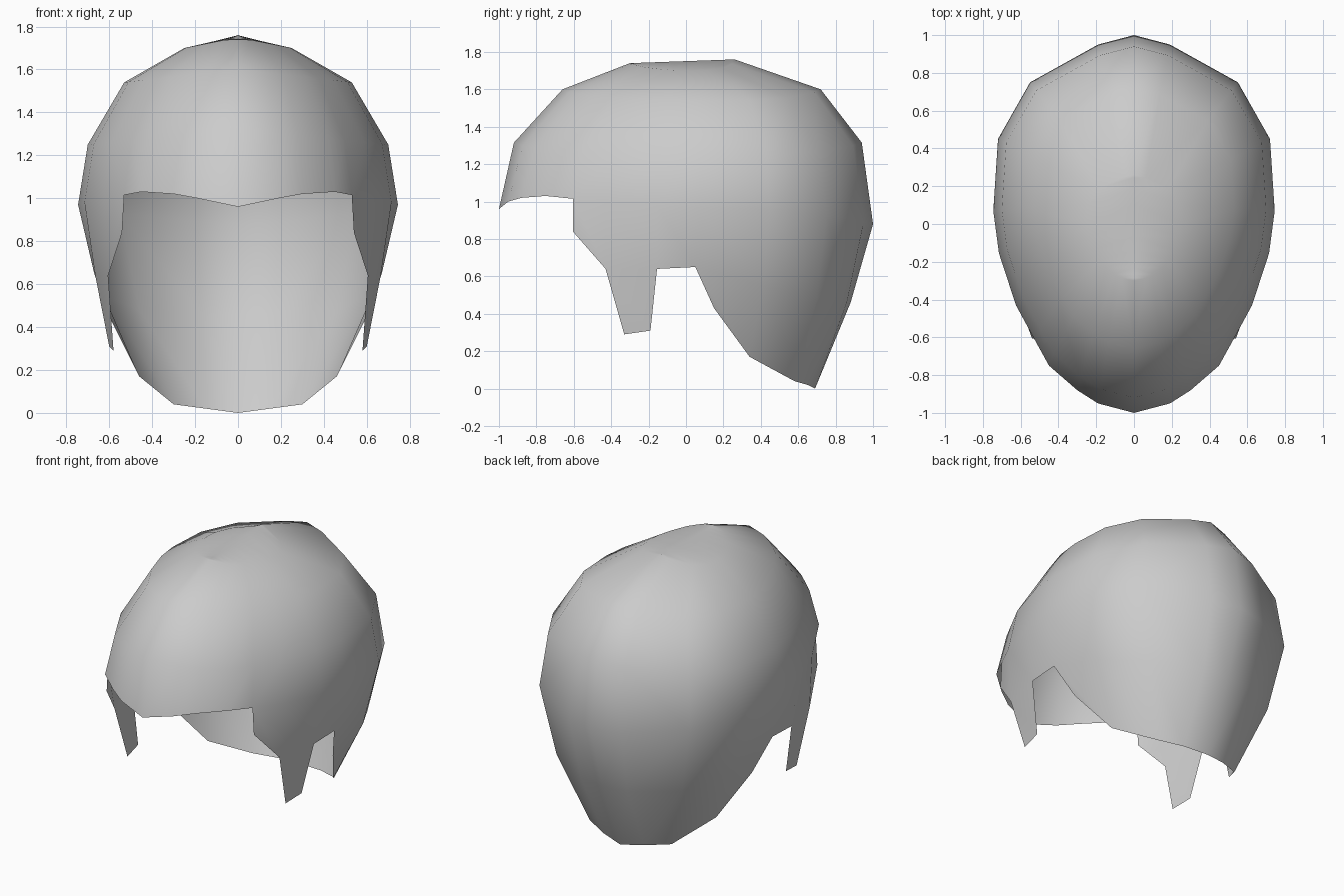
import bpy, bmesh

if "Cube" in bpy.data.objects:
    bpy.data.objects.remove(bpy.data.objects["Cube"])

# Widest outline of the right half, front to back (front part is the fringe hem)
OUTLINE = [(0, -1, .96), (.19, -.95, 1.0), (.30, -.88, 1.02), (.45, -.75, 1.03),
           (.53, -.605, 1.015), (.625, -.43, 1.0), (.715, -.155, .98), (.745, .07, .97),
           (.72, .45, .96), (.55, .75, .93), (.19, .95, .89), (0, 1, .88)]
# Neck and temple row, columns 4 to 11
LOWER = [(.54, -.605, .84), (.605, -.43, .64), (.665, -.155, .64), (.67, .05, .65),
         (.63, .41, .55), (.46, .70, .48), (.17, .86, .46), (0, .88, .46)]
# Nape hem, columns 8 to 11
NAPE = [(.46, .34, .17), (.30, .58, .04), (.15, .65, .02), (0, .69, 0)]
# Upper rings: front y, back y, half width, midline z, side z
RINGS = [(-.92, .94, .70, 1.315, 1.25), (-.66, .72, .53, 1.60, 1.54),
         (-.30, .26, .25, 1.75, 1.70)]


def ring(bm, front, back, width, z_mid, z_side):
    pts = []
    for x, y, _ in OUTLINE:
        t = x / .745
        pts.append(bm.verts.new((t * width, front + (y + 1) / 2 * (back - front),
                                 z_mid + (z_side - z_mid) * t)))
    return pts


def strip(bm, a, b):
    for i in range(len(a) - 1):
        quad = list(dict.fromkeys((a[i], a[i + 1], b[i + 1], b[i])))
        bm.faces.new(quad)


bm = bmesh.new()
add = lambda pts: [bm.verts.new(p) for p in pts]

# Dome above the widest outline
base = add(OUTLINE)
rows = [base] + [ring(bm, *r) for r in RINGS]
for a, b in zip(rows, rows[1:]):
    strip(bm, a, b)

# Crown cap out to the midline
top = rows[-1]
top[0].co.z, top[-1].co.z = 1.74, 1.76
ridge = [top[0]]
for v in top[1:-1]:
    ridge.append(bm.verts.new((0, v.co.y, 1.74 + (v.co.y + .3) / .56 * .02)))
ridge.append(top[-1])
strip(bm, top, ridge)

# Sides and back below the outline
low = add(LOWER)
strip(bm, base[4:], low)

# Sideburn
tip = add([(.58, -.33, .29), (.60, -.19, .31)])
strip(bm, low[1:3], tip)

# Nape, with the slanting edge behind the ear
ear = add([(.59, .15, .43)])
nape = add(NAPE)
strip(bm, low[3:], ear + nape)

bmesh.ops.recalc_face_normals(bm, faces=bm.faces)
if sum(f.normal.z * f.calc_area() for f in bm.faces) < 0:
    bmesh.ops.reverse_faces(bm, faces=bm.faces)
for f in bm.faces:
    f.smooth = True

mesh = bpy.data.meshes.new("hair_shell")
bm.to_mesh(mesh)
bm.free()
obj = bpy.data.objects.new("hair_shell", mesh)
bpy.context.collection.objects.link(obj)

# Left half
mirror = obj.modifiers.new("mirror", 'MIRROR')
mirror.use_clip = True
mirror.merge_threshold = .001
